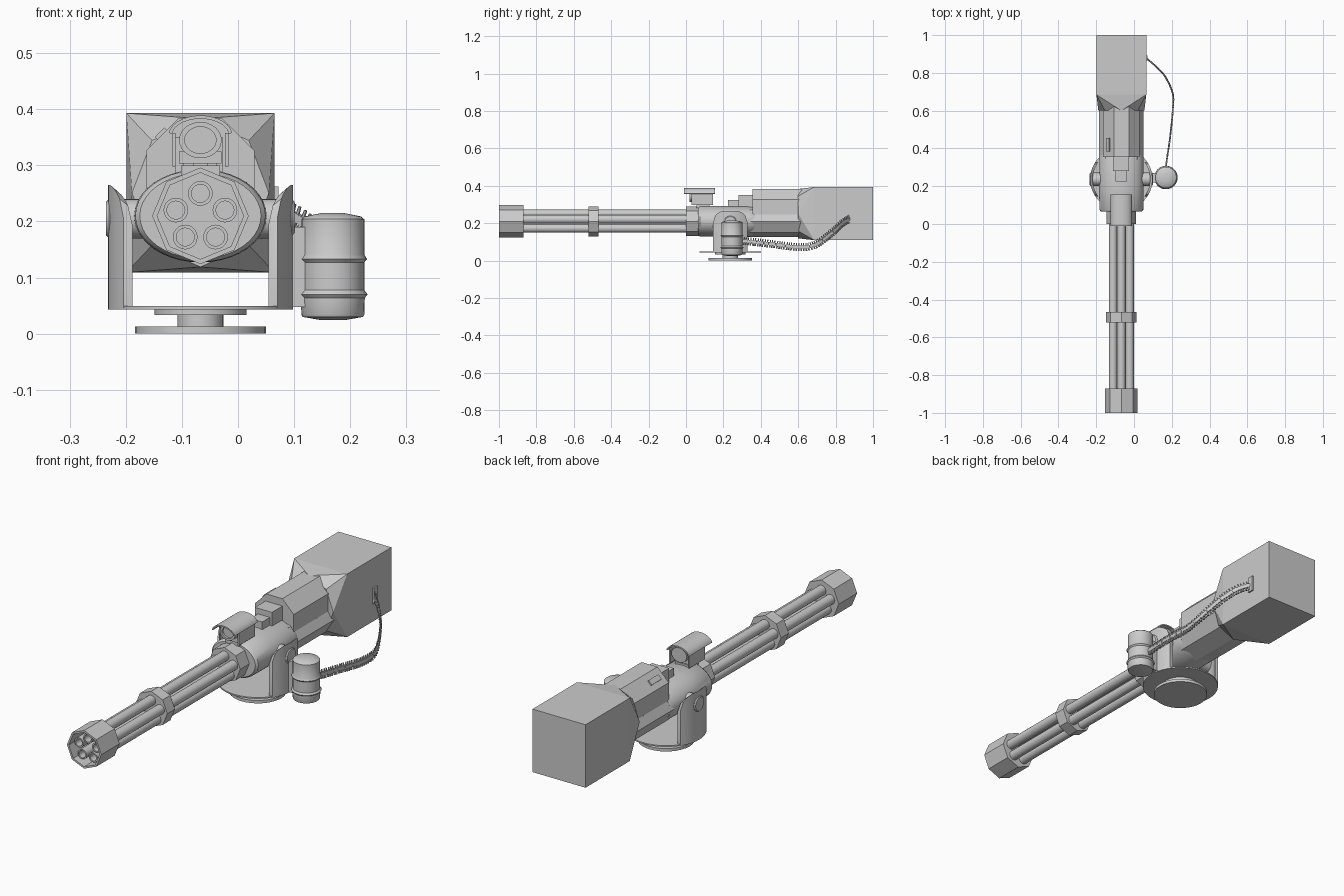
import bpy, bmesh
from math import sin, cos, pi, radians, sqrt, atan2
from mathutils import Vector, Matrix

if "Cube" in bpy.data.objects:
    bpy.data.objects.remove(bpy.data.objects["Cube"])

CX, CY, GZ = -0.067, 0.237, 0.21   # gun axis x, pivot y, barrel axis z


def finish(name, bm, smooth=False):
    bmesh.ops.recalc_face_normals(bm, faces=bm.faces)
    me = bpy.data.meshes.new(name)
    bm.to_mesh(me)
    bm.free()
    ob = bpy.data.objects.new(name, me)
    bpy.context.collection.objects.link(ob)
    if smooth:
        bpy.ops.object.select_all(action='DESELECT')
        ob.select_set(True)
        bpy.context.view_layer.objects.active = ob
        bpy.ops.object.shade_smooth_by_angle(angle=radians(35))
    return ob


def loft(name, rings, smooth=False, loop=False):
    """Skin between equal-sized rings; cap the ends, or join last to first."""
    bm = bmesh.new()
    vs = [[bm.verts.new(p) for p in r] for r in rings]
    n = len(vs[0])
    pairs = list(zip(vs, vs[1:])) + ([(vs[-1], vs[0])] if loop else [])
    for a, b in pairs:
        for i in range(n):
            j = (i + 1) % n
            bm.faces.new((a[i], a[j], b[j], b[i]))
    if not loop:
        bm.faces.new(vs[0])
        bm.faces.new(vs[-1])
    return finish(name, bm, smooth)


def ring_y(n, rx, rz, y, cx=CX, cz=GZ, rot=pi / 2):
    return [(cx + rx * cos(rot + 2 * pi * i / n), y, cz + rz * sin(rot + 2 * pi * i / n)) for i in range(n)]


def prism_y(name, n, r, y0, y1, cx=CX, cz=GZ, rot=pi / 2, smooth=False):
    return loft(name, [ring_y(n, r, r, y, cx, cz, rot) for y in (y0, y1)], smooth)


def lathe_z(name, profile, cx, cy, n=32):
    rings = [[(cx + r * cos(2 * pi * i / n), cy + r * sin(2 * pi * i / n), z) for i in range(n)] for r, z in profile]
    return loft(name, rings, True)


def box(name, x0, x1, y0, y1, z0, z1):
    return loft(name, [[(x0, y0, z), (x1, y0, z), (x1, y1, z), (x0, y1, z)] for z in (z0, z1)])


# base pedestal and turntable
lathe_z("base_disc", [(0.117, 0), (0.117, 0.013)], CX, CY)
lathe_z("base_stem", [(0.041, 0.012), (0.041, 0.035)], CX, CY)
lathe_z("base_collar", [(0.082, 0.033), (0.082, 0.044)], CX, CY)
lathe_z("turntable", [(0.165, 0.043), (0.165, 0.049)], CX, CY, 48)

# curved fork arms with rounded tops, and the axle through them
for side, label in ((1, "right"), (-1, "left")):
    rings = []
    for k in range(17):
        y = -0.092 + 0.184 * k / 16
        t = max(0, (abs(y) - 0.032) / 0.06)
        top = 0.205 + 0.06 * sqrt(max(0, 1 - t * t))
        xo, xi = sqrt(0.165 ** 2 - y * y), sqrt(0.152 ** 2 - y * y)
        rings.append([(CX + side * x, CY + y, z) for x, z in
                      ((xi, 0.046), (xo, 0.046), (xo, top), (xi, top - 0.012))])
    loft("fork_arm_" + label, rings, True)
axle = [[(CX + x, CY + r * cos(2 * pi * i / 24), 0.205 + r * sin(2 * pi * i / 24)) for i in range(24)]
        for x, r in ((-0.168, 0.03), (-0.163, 0.035), (0.163, 0.035), (0.168, 0.03))]
loft("axle", axle, True)

# rounded central receiver
loft("receiver", [ring_y(40, rx, rz, y) for rx, rz, y in
     ((0.108, 0.076, 0.065), (0.116, 0.082, 0.075), (0.118, 0.083, 0.2), (0.116, 0.083, 0.345), (0.11, 0.076, 0.365))], True)

# five hollow barrels
for k in range(5):
    a = pi / 2 + 2 * pi * k / 5
    bx, bz = CX + 0.046 * cos(a), 0.207 + 0.043 * sin(a)
    loft("barrel_%d" % (k + 1), [ring_y(20, r, r, y, bx, bz) for r, y in
         ((0.022, 0.03), (0.022, -0.975), (0.016, -0.975), (0.016, -0.86))], True)

# octagonal clamps and open muzzle shroud
prism_y("barrel_clamp", 8, 0.08, -0.522, -0.467)
prism_y("barrel_collar", 8, 0.078, 0.0, 0.07)
loft("muzzle_shroud", [ring_y(8, r, r, y) for r, y in
     ((0.086, -0.87), (0.086, -1.0), (0.077, -1.0), (0.077, -0.885))])

# octagonal rear housings
loft("lower_housing", [ring_y(8, 0.117, 0.085, y) for y in (0.34, 0.66)])
prism_y("upper_housing", 8, 0.104, 0.355, 0.66, cz=0.287, rot=pi / 8)
box("top_block_rear", CX - 0.045, CX + 0.04, 0.28, 0.36, 0.25, 0.35)
box("top_block_front", CX - 0.03, CX + 0.03, 0.225, 0.285, 0.26, 0.325)
panel = box("housing_panel", -0.012, 0.012, -0.035, 0.035, -0.004, 0.004)
panel.matrix_world = Matrix.Translation((CX - 0.07, 0.42, 0.356)) @ Matrix.Rotation(-pi / 4, 4, 'Y')

# ammunition box: hull of a rear block and an octagonal front face
bm = bmesh.new()
for x in (-0.132, 0.132):
    for z in (-0.142, 0.142):
        for y in (0.685, 1.0):
            bm.verts.new((CX + x, y, 0.251 + z))
for p in ring_y(8, 0.122, 0.132, 0.6, cz=0.251):
    bm.verts.new(p)
bmesh.ops.convex_hull(bm, input=bm.verts[:])
bmesh.ops.dissolve_limit(bm, angle_limit=0.02, verts=bm.verts[:], edges=bm.edges[:])
finish("ammo_box", bm)
box("belt_port", 0.055, 0.072, 0.865, 0.893, 0.19, 0.262)

# sight: mount, cradle, lens tube and curved hood
box("sight_mount", CX - 0.035, CX + 0.035, 0.055, 0.125, 0.28, 0.3)
box("sight_stem", CX - 0.013, CX + 0.013, 0.072, 0.11, 0.295, 0.325)
box("sight_cradle", CX - 0.038, CX + 0.038, 0.04, 0.125, 0.303, 0.325)
for s, label in ((-1, "left"), (1, "right")):
    box("sight_plate_" + label, CX + s * 0.047 - 0.003, CX + s * 0.047 + 0.003, 0.03, 0.145, 0.298, 0.358)
loft("sight_lens", [ring_y(24, r, r * 0.85, y, cz=0.345) for r, y in
     ((0.038, 0.145), (0.038, 0.02), (0.028, 0.02), (0.028, 0.03))], True)
arc = [pi * (0.04 + 0.92 * k / 14) for k in range(15)]
hood = [(CX + r * cos(a), 0.353 + h * sin(a)) for r, h, seq in
        ((0.057, 0.036, arc), (0.051, 0.03, arc[::-1])) for a in seq]
loft("sight_hood", [[(x, y, z) for x, z in hood] for y in (-0.01, 0.155)], True)

# ribbed canister and its bracket
lathe_z("canister", [(0.02, 0.024), (0.054, 0.03), (0.056, 0.034), (0.057, 0.064), (0.062, 0.07), (0.056, 0.078),
        (0.056, 0.127), (0.061, 0.133), (0.056, 0.141), (0.056, 0.204), (0.05, 0.209), (0.02, 0.215)], 0.169, 0.246)
box("canister_bracket", 0.09, 0.12, 0.22, 0.27, 0.048, 0.19)

# ammunition belt: rounds strung along a smooth path
path = [Vector(p) for p in ((0.17, 0.25, 0.11), (0.17, 0.31, 0.105), (0.19, 0.45, 0.09), (0.205, 0.6, 0.072),
        (0.205, 0.69, 0.085), (0.165, 0.78, 0.15), (0.115, 0.835, 0.2), (0.062, 0.88, 0.225), (0.03, 0.91, 0.235))]
pts = []
for a, b, c, d in zip(path, path[1:], path[2:], path[3:]):
    for k in range(40):
        t = k / 40
        pts.append(0.5 * (2 * b + (c - a) * t + (2 * a - 5 * b + 4 * c - d) * t * t + (3 * b - a - 3 * c + d) * t ** 3))
bm = bmesh.new()
gap = 0.013
travel = gap
for p, q in zip(pts, pts[1:]):
    travel += (q - p).length
    if travel >= gap:
        travel -= gap
        d = (q - p).normalized()
        up = (Vector((0, 0, 1)) - d * d.z).normalized()
        m = Matrix((d, up.cross(d), up)).transposed().to_4x4()
        m.translation = p
        bmesh.ops.create_cone(bm, cap_ends=True, segments=6, radius1=0.005, radius2=0.003, depth=0.042, matrix=m)
        bmesh.ops.create_cube(bm, size=1, matrix=m @ Matrix.Diagonal((0.014, 0.009, 0.016, 1)))
finish("ammo_belt", bm)
